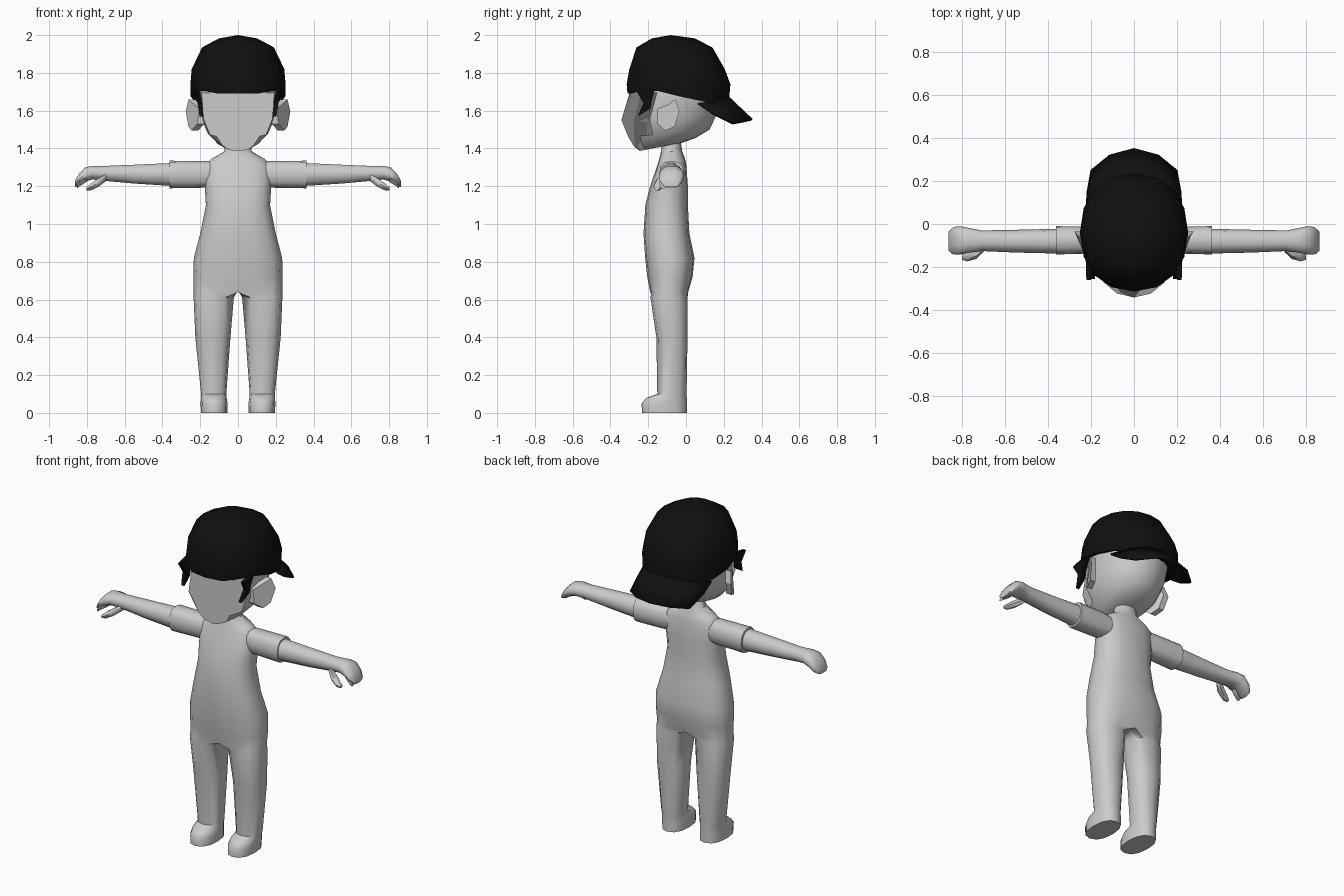
import bpy, bmesh, math
from mathutils import Vector

if "Cube" in bpy.data.objects:
    bpy.data.objects.remove(bpy.data.objects["Cube"])


def material(name, v):
    m = bpy.data.materials.new(name)
    m.diffuse_color = (v, v, v, 1)
    m.use_nodes = True
    m.node_tree.nodes["Principled BSDF"].inputs["Base Color"].default_value = m.diffuse_color
    return m


GREY = material("pale grey", 0.6)
BLACK = material("black", 0.005)


def spow(v, e):
    return math.copysign(abs(v) ** e, v)


def oval(hw, yf, yb, z, angles, cx=0.0, e=0.8):
    """Horizontal rounded ring; z may be a function of y."""
    pts = []
    for a in angles:
        y = (yf + yb) / 2 + (yb - yf) / 2 * spow(math.sin(a), e)
        zz = z(y) if callable(z) else z
        pts.append(Vector((cx + hw * spow(math.cos(a), e), y, zz)))
    return pts


def full(n):
    return [2 * math.pi * i / n for i in range(n)]


def loft(bm, rings, closed=True, cap_start=False, cap_end=False):
    """Skin a list of rings; BMVert rings are reused so parts stay welded."""
    vr = [[p if isinstance(p, bmesh.types.BMVert) else bm.verts.new(p) for p in r]
          for r in rings]
    for a, b in zip(vr, vr[1:]):
        n = len(a)
        for i in range(n if closed else n - 1):
            j = (i + 1) % n
            bm.faces.new((a[i], a[j], b[j], b[i]))
    if cap_start:
        bm.faces.new(vr[0][::-1])
    if cap_end:
        bm.faces.new(vr[-1])
    return vr


def finish(name, bm, mat, mirror=False, angle=50):
    me = bpy.data.meshes.new(name)
    bm.to_mesh(me)
    bm.free()
    me.materials.append(mat)
    for p in me.polygons:
        p.use_smooth = True
    me.set_sharp_from_angle(angle=math.radians(angle))
    ob = bpy.data.objects.new(name, me)
    bpy.context.collection.objects.link(ob)
    if mirror:
        m = ob.modifiers.new("mirror", 'MIRROR')
        m.merge_threshold = 0.002
    return ob


def plate(name, outline, thick, mat):
    """Thin mirrored side piece from an outline on the +x side, facing +x."""
    bm = bmesh.new()
    inner = [Vector(p) - Vector((thick, 0, 0)) for p in outline]
    loft(bm, [inner, [Vector(p) for p in outline]], True, True, True)
    bmesh.ops.recalc_face_normals(bm, faces=bm.faces)
    return finish(name, bm, mat, True, 20)


# Body: half torso rings welded to one leg, then mirrored
bm = bmesh.new()
half = [-math.pi / 2 + math.pi * i / 8 for i in range(9)]
torso = [oval(hw, yf, yb, z, half, e=e) for z, hw, yf, yb, e in (
    (0.64, 0.235, -0.19, 0.012, 0.75), (0.72, 0.236, -0.205, 0.035, 0.78),
    (0.82, 0.234, -0.216, 0.045, 0.8), (0.95, 0.20, -0.225, 0.018, 0.8),
    (1.10, 0.170, -0.215, 0.010, 0.8), (1.20, 0.176, -0.19, 0.010, 0.8),
    (1.31, 0.178, -0.152, 0.002, 0.8), (1.345, 0.14, -0.142, -0.005, 0.9),
    (1.385, 0.072, -0.132, -0.02, 1), (1.45, 0.065, -0.125, -0.03, 1))]
vr = loft(bm, torso, closed=False)
hip = vr[0]
f, b = hip[0].co, hip[-1].co
crotch = [bm.verts.new(b.lerp(f, t) + Vector((0, 0, 0.012))) for t in (.25, .5, .75)]
leg_angles = [math.radians(-120 + 30 * i) for i in range(12)]
legs = [oval((x1 - x0) / 2, yf, yb, z, leg_angles, (x0 + x1) / 2, 0.85)
        for z, x0, x1, yf, yb in (
    (0.0, 0.056, 0.196, -0.233, 0.005), (0.05, 0.055, 0.198, -0.235, 0.005),
    (0.08, 0.06, 0.196, -0.21, 0.004), (0.10, 0.062, 0.195, -0.152, 0.003),
    (0.40, 0.04, 0.226, -0.157, 0.008), (0.61, 0.022, 0.235, -0.188, 0.008))]
loft(bm, legs + [hip + crotch], True, cap_start=True)
finish("body", bm, GREY, True)


# Sleeves, arms and hands run outward along x
def limb(name, rows, n, e, angle=50):
    bm = bmesh.new()
    rings = [[Vector((x, yc + ry * spow(math.cos(a), e), zc + rz * spow(math.sin(a), e)))
              for a in full(n)] for x, yc, zc, ry, rz in rows]
    loft(bm, rings, True, True, True)
    return finish(name, bm, GREY, True, angle)


limb("sleeve", ((0.10, -0.075, 1.265, 0.055, 0.068), (0.19, -0.075, 1.263, 0.062, 0.071),
                (0.363, -0.076, 1.262, 0.066, 0.073)), 12, 0.8)
limb("arm", ((0.34, -0.08, 1.262, 0.058, 0.064), (0.55, -0.08, 1.264, 0.053, 0.052),
             (0.71, -0.078, 1.268, 0.048, 0.041), (0.77, -0.076, 1.272, 0.058, 0.038),
             (0.81, -0.076, 1.262, 0.066, 0.039), (0.84, -0.078, 1.236, 0.064, 0.034),
             (0.863, -0.08, 1.212, 0.045, 0.018)), 10, 0.9, 60)
limb("thumb", ((0.70, -0.11, 1.245, 0.02, 0.022), (0.735, -0.135, 1.222, 0.028, 0.026),
               (0.775, -0.15, 1.198, 0.024, 0.022), (0.802, -0.155, 1.186, 0.012, 0.01)),
     6, 1, 60)
limb("finger", ((0.80, -0.10, 1.25, 0.03, 0.03), (0.84, -0.115, 1.22, 0.026, 0.024),
                (0.853, -0.12, 1.198, 0.016, 0.012)), 6, 1, 60)

# Head: tilted rings rising from the chin
bm = bmesh.new()
rings = []
for zf, zb, hw, yf, yb in ((1.387, 1.43, 0.07, -0.245, -0.02), (1.41, 1.455, 0.115, -0.275, 0.05),
                           (1.46, 1.50, 0.16, -0.305, 0.125), (1.55, 1.575, 0.197, -0.342, 0.16),
                           (1.69, 1.71, 0.207, -0.30, 0.19), (1.80, 1.80, 0.20, -0.26, 0.17)):
    rings.append(oval(hw, yf, yb, lambda y: zf + (zb - zf) * (y - yf) / (yb - yf),
                      full(16), e=0.95))
loft(bm, rings, True, True, True)
head = finish("head", bm, GREY, angle=180)
# The face reads as one flat front-facing area
normals = [(0, 0, 0)] * len(head.data.loops)
for p in head.data.polygons:
    if p.center.y < -0.19 and p.normal.y < -0.3:
        for li in p.loop_indices:
            normals[li] = (0, -1, 0)
head.data.normals_split_custom_set(normals)

# Ears flare out towards the back
plate("ear", ((0.205, -0.15, 1.61), (0.215, -0.15, 1.53), (0.245, -0.11, 1.495),
              (0.262, -0.06, 1.515), (0.277, -0.035, 1.595), (0.262, -0.055, 1.66),
              (0.235, -0.09, 1.635)), 0.035, GREY)


# Cap crown with a rim that drops towards the back
def rim(y):
    return 1.69 if y < -0.24 else 1.705 if y < -0.15 else 1.70 - 0.21 * (y + 0.15)


bm = bmesh.new()
vr = loft(bm, [oval(hw, yf, yb, z, full(16), e=0.92) for hw, yf, yb, z in (
    (0.20, -0.29, 0.18, lambda y: rim(y) + 0.02), (0.252, -0.31, 0.225, rim),
    (0.252, -0.314, 0.235, 1.74), (0.245, -0.30, 0.205, 1.82),
    (0.19, -0.262, 0.14, 1.935), (0.10, -0.18, 0.045, 1.983))])
top = bm.verts.new((0, -0.08, 2.0))
for i in range(16):
    bm.faces.new((vr[-1][i], vr[-1][(i + 1) % 16], top))
finish("cap_crown", bm, BLACK)

# Drooping visor at the back, a skin between two arcs with thickness
bm = bmesh.new()
inner = ((0, 0.215, 1.67), (0.09, 0.205, 1.66), (0.165, 0.155, 1.645), (0.215, 0.06, 1.635))
outer = ((0, 0.345, 1.547), (0.11, 0.315, 1.54), (0.195, 0.245, 1.527), (0.212, 0.14, 1.58))
loft(bm, [[Vector(p) for p in outer], [Vector(p) for p in inner]], closed=False)
visor = finish("cap_visor", bm, BLACK, True)
s = visor.modifiers.new("thickness", 'SOLIDIFY')
s.thickness = 0.012

# Hair tufts in front of the ears
plate("sideburn", ((0.222, -0.26, 1.70), (0.215, -0.225, 1.64), (0.203, -0.255, 1.57),
                   (0.21, -0.19, 1.61), (0.215, -0.18, 1.66), (0.225, -0.165, 1.72)),
      0.022, BLACK)
